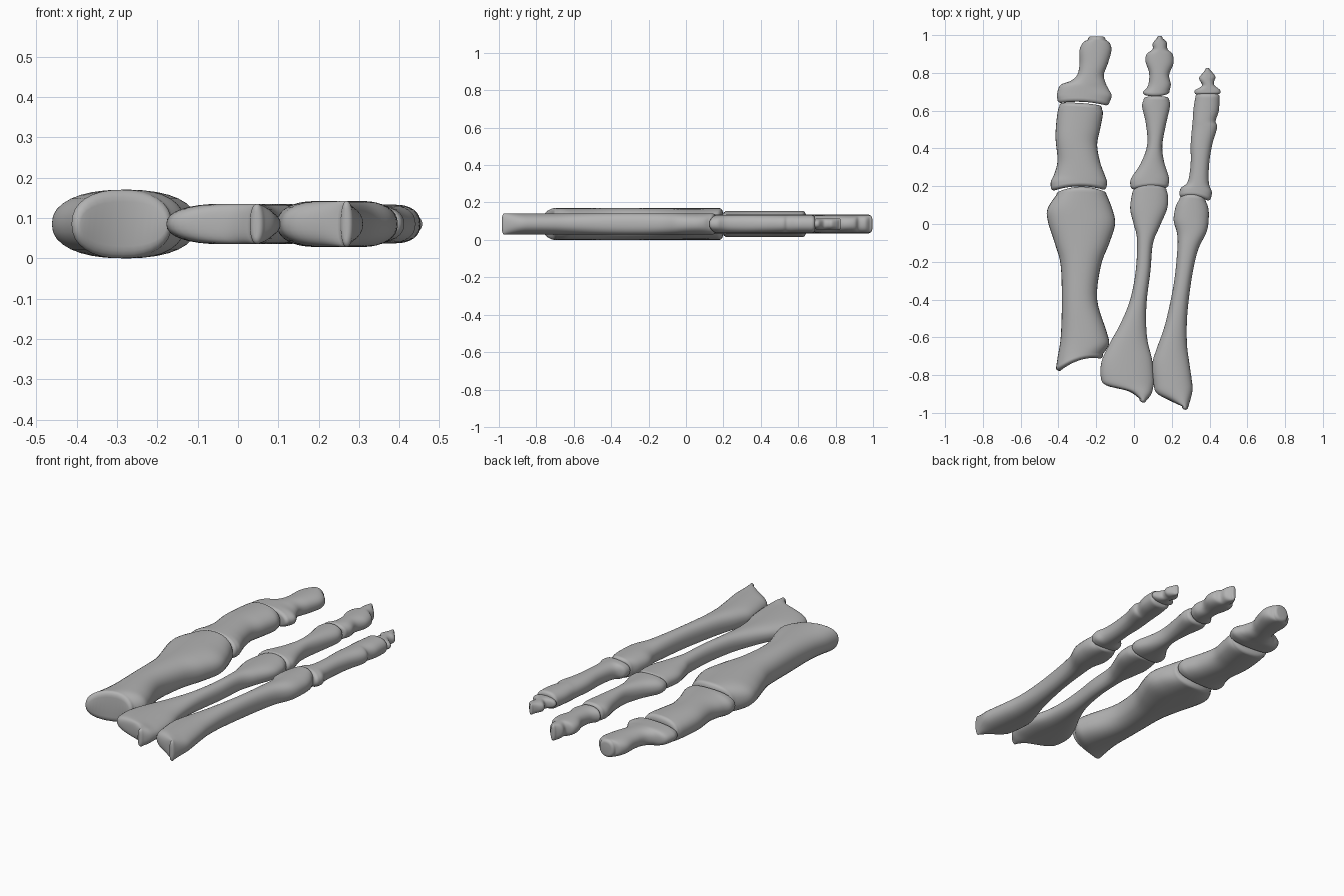
import bpy, bmesh, math
from mathutils import Vector

MID_Z = 0.085      # every bone is centred on this height
N = 32             # vertices around a ring
SUB = 5            # smooth steps between profile rows

bone_mat = bpy.data.materials.new("bone grey")
bone_mat.diffuse_color = (0.45, 0.45, 0.45, 1)


def catmull(p0, p1, p2, p3, t):
    return [0.5 * (2*b + (c - a)*t + (2*a - 5*b + 4*c - d)*t*t + (3*b - a - 3*c + d)*t**3)
            for a, b, c, d in zip(p0, p1, p2, p3)]


def fade(x):
    x = max(0.0, 1 - x)
    return x * x * (3 - 2 * x)


def bone(name, half_h, rows, bow0=0.0, bow1=0.0, bevel=0.018):
    """Loft oval sections through rows of (left x, left y, right x, right y).
    bow0 / bow1 curve the near and far end faces along y."""
    bm = bmesh.new()
    last = len(rows) - 1
    spans = []
    for i in range(last):
        q = [rows[max(0, min(last, i + k))] for k in (-1, 0, 1, 2)]
        for s in range(SUB):
            spans.append((i + s / SUB, catmull(*q, s / SUB)))
    spans.append((last, list(rows[-1])))

    # each section: left point, right point, half height, bow
    secs = []
    for t, (lx, ly, rx, ry) in spans:
        bow = bow0 * fade(t / 2) + bow1 * fade((last - t) / 2)
        secs.append((Vector((lx, ly)), Vector((rx, ry)), half_h, bow))

    def cap(sec, inner):
        l, r, h, bow = sec
        d = (r - l).normalized()
        out = Vector((-d.y, d.x))
        if out.dot((l + r) / 2 - (inner[0] + inner[1]) / 2) < 0:
            out = -out
        b = min(bevel, (r - l).length * 0.4)
        res = []
        for k in (1, 2, 3, 4):
            a = k * math.pi / 8
            o, s = out * b * math.sin(a), b * (1 - math.cos(a))
            res.append((l + o + d * s, r + o - d * s, h * (1 - 0.35 * (1 - math.cos(a))), bow))
        return res

    secs = cap(secs[0], secs[2])[::-1] + secs + cap(secs[-1], secs[-3])

    rings = []
    for l, r, h, bow in secs:
        ring = []
        for k in range(N):
            a = 2 * math.pi * k / N
            c, s = math.cos(a), math.sin(a)
            u = math.copysign(abs(c) ** 0.88, c)
            v = math.copysign(abs(s) ** 0.88, s)
            p = l.lerp(r, (u + 1) / 2)
            ring.append(bm.verts.new((p.x, p.y + bow * (1 - u * u), MID_Z + h * v)))
        rings.append(ring)
    for a, b in zip(rings, rings[1:]):
        for k in range(N):
            j = (k + 1) % N
            bm.faces.new((a[k], a[j], b[j], b[k]))
    # end faces as strips between upper and lower halves
    for ring in (rings[0], rings[-1]):
        for k in range(N // 2):
            bm.faces.new(list(dict.fromkeys(
                (ring[k], ring[k + 1], ring[(N - k - 1) % N], ring[(N - k) % N]))))
    bmesh.ops.recalc_face_normals(bm, faces=bm.faces)
    for f in bm.faces:
        f.smooth = True
    me = bpy.data.meshes.new(name)
    bm.to_mesh(me)
    bm.free()
    me.materials.append(bone_mat)
    ob = bpy.data.objects.new(name, me)
    bpy.context.collection.objects.link(ob)
    return ob


# --- big toe ---
bone("big_toe_long_bone", 0.085, [
    (-.413, -.765, -.165, -.69), (-.405, -.71, -.132, -.635), (-.388, -.60, -.145, -.57),
    (-.382, -.42, -.195, -.40), (-.388, -.22, -.175, -.22), (-.42, -.10, -.13, -.10),
    (-.455, .01, -.10, 0), (-.458, .08, -.115, .08), (-.41, .155, -.145, .155)],
    bow0=.025, bow1=.025)
bone("big_toe_middle_bone", 0.07, [
    (-.44, .195, -.145, .20), (-.44, .225, -.143, .225), (-.42, .27, -.155, .26),
    (-.405, .34, -.18, .33), (-.415, .45, -.195, .42), (-.412, .53, -.18, .50),
    (-.403, .60, -.165, .58), (-.395, .625, -.17, .61)],
    bow0=.02, bow1=.005)
bone("big_toe_tip_bone", 0.05, [
    (-.405, .66, -.13, .645), (-.408, .685, -.118, .68), (-.39, .735, -.135, .715),
    (-.335, .758, -.15, .745), (-.30, .79, -.16, .79), (-.288, .85, -.14, .845),
    (-.288, .92, -.12, .915), (-.27, .96, -.127, .955), (-.245, .975, -.15, .975)],
    bow0=.012)

# --- middle toe ---
bone("middle_toe_long_bone", 0.05, [
    (.03, -.925, .065, -.935), (-.03, -.885, .092, -.90), (-.145, -.855, .104, -.85),
    (-.175, -.815, .104, -.80), (-.172, -.73, .095, -.715), (-.13, -.635, .072, -.62),
    (-.073, -.53, .064, -.52), (-.02, -.40, .068, -.40), (.01, -.24, .087, -.25),
    (.016, -.08, .10, -.105), (-.002, 0, .135, -.015), (-.02, .08, .175, .08),
    (-.01, .16, .18, .145), (.0, .182, .172, .178)],
    bow1=.015)
bone("middle_toe_middle_bone", 0.05, [
    (-.018, .20, .183, .21), (-.016, .24, .185, .245), (.035, .32, .158, .335),
    (.07, .42, .15, .42), (.063, .53, .17, .53), (.043, .62, .19, .62),
    (.05, .655, .187, .655)], bow0=.012, bow1=.005)
bone("middle_toe_tip_bone", 0.045, [
    (.047, .698, .188, .705), (.075, .735, .195, .74), (.08, .80, .186, .79),
    (.061, .86, .209, .85), (.067, .90, .204, .90), (.098, .925, .178, .925),
    (.099, .955, .174, .96), (.12, .983, .152, .983)], bow0=-.008)

# --- outer toe ---
bone("outer_toe_long_bone", 0.057, [
    (.255, -.965, .285, -.975), (.19, -.935, .30, -.925), (.12, -.895, .31, -.875),
    (.103, -.84, .305, -.82), (.097, -.74, .292, -.73), (.12, -.66, .28, -.63),
    (.165, -.53, .282, -.48), (.21, -.32, .305, -.29), (.23, -.13, .338, -.14),
    (.228, -.05, .385, -.04), (.21, .02, .396, .04), (.22, .09, .392, .09),
    (.24, .13, .38, .12)], bow1=.015)
bone("outer_toe_middle_bone", 0.048, [
    (.24, .16, .408, .14), (.248, .19, .412, .17), (.285, .225, .396, .22),
    (.30, .32, .398, .32), (.30, .42, .414, .42), (.307, .51, .44, .51),
    (.311, .55, .432, .545), (.315, .61, .449, .60), (.325, .672, .453, .672)], bow0=.015)
bone("outer_toe_tip_bone", 0.03, [
    (.32, .698, .458, .70), (.325, .71, .453, .712), (.36, .733, .425, .735),
    (.346, .765, .424, .755), (.348, .78, .431, .778), (.365, .80, .415, .803),
    (.378, .818, .40, .818)], bevel=.012)
